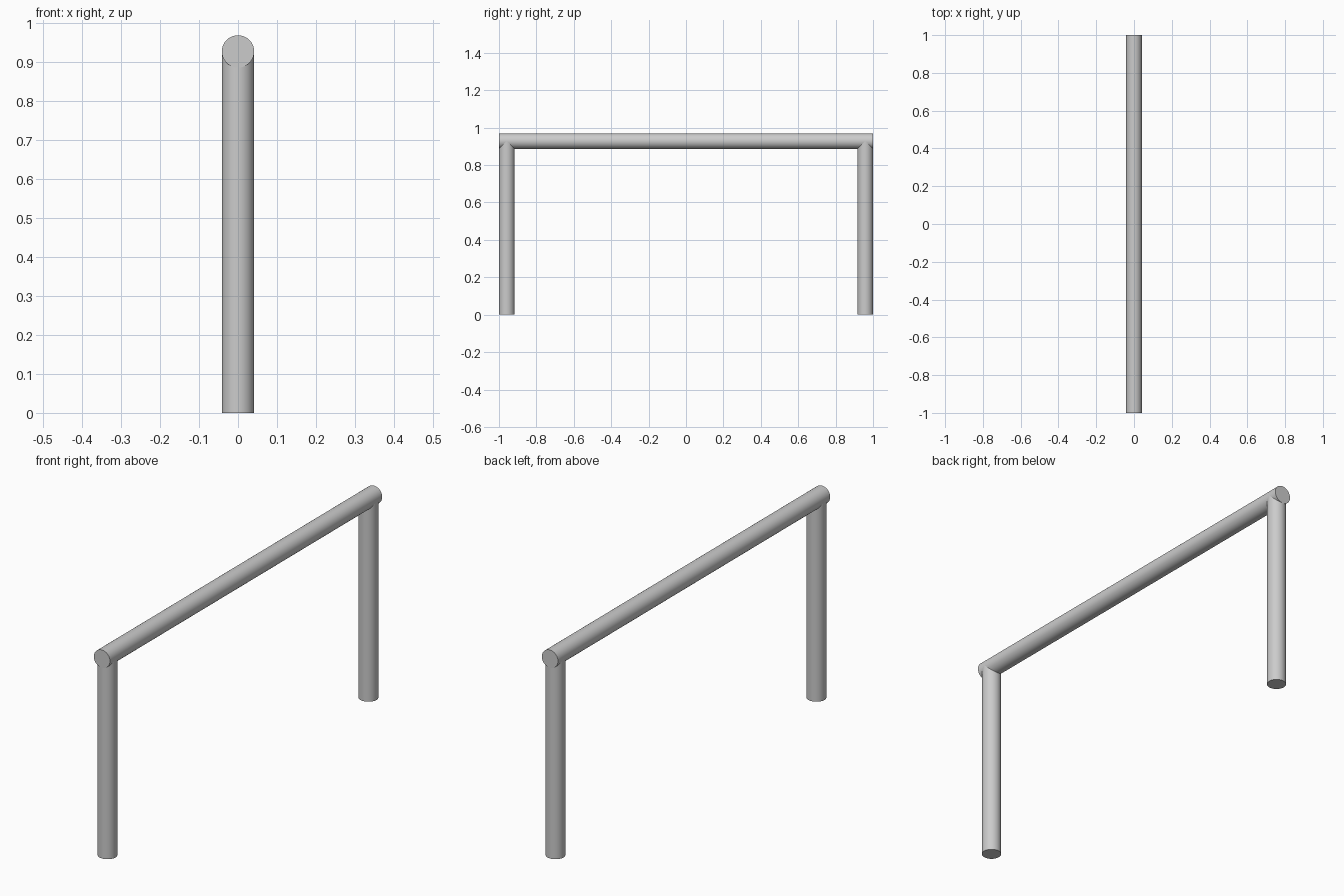
import bpy
from math import radians

if "Cube" in bpy.data.objects:
    bpy.data.objects.remove(bpy.data.objects["Cube"])

R = 0.0415        # tube radius
AXIS_Z = 0.928    # height of the rail's centre line


def tube(name, length, location, rotation=(0, 0, 0)):
    bpy.ops.mesh.primitive_cylinder_add(vertices=64, radius=R, depth=length,
                                        location=location, rotation=rotation)
    obj = bpy.context.object
    obj.name = name
    bpy.ops.object.shade_smooth_by_angle(angle=radians(30))
    return obj


# Horizontal rail along y, with flat round ends
tube("top_rail", 2.0, (0, 0, AXIS_Z), (radians(90), 0, 0))

# Two upright legs, flush with the rail ends and reaching its centre line
for name, side in (("front_leg", -1), ("back_leg", 1)):
    tube(name, AXIS_Z, (0, side * (1 - R), AXIS_Z / 2))
